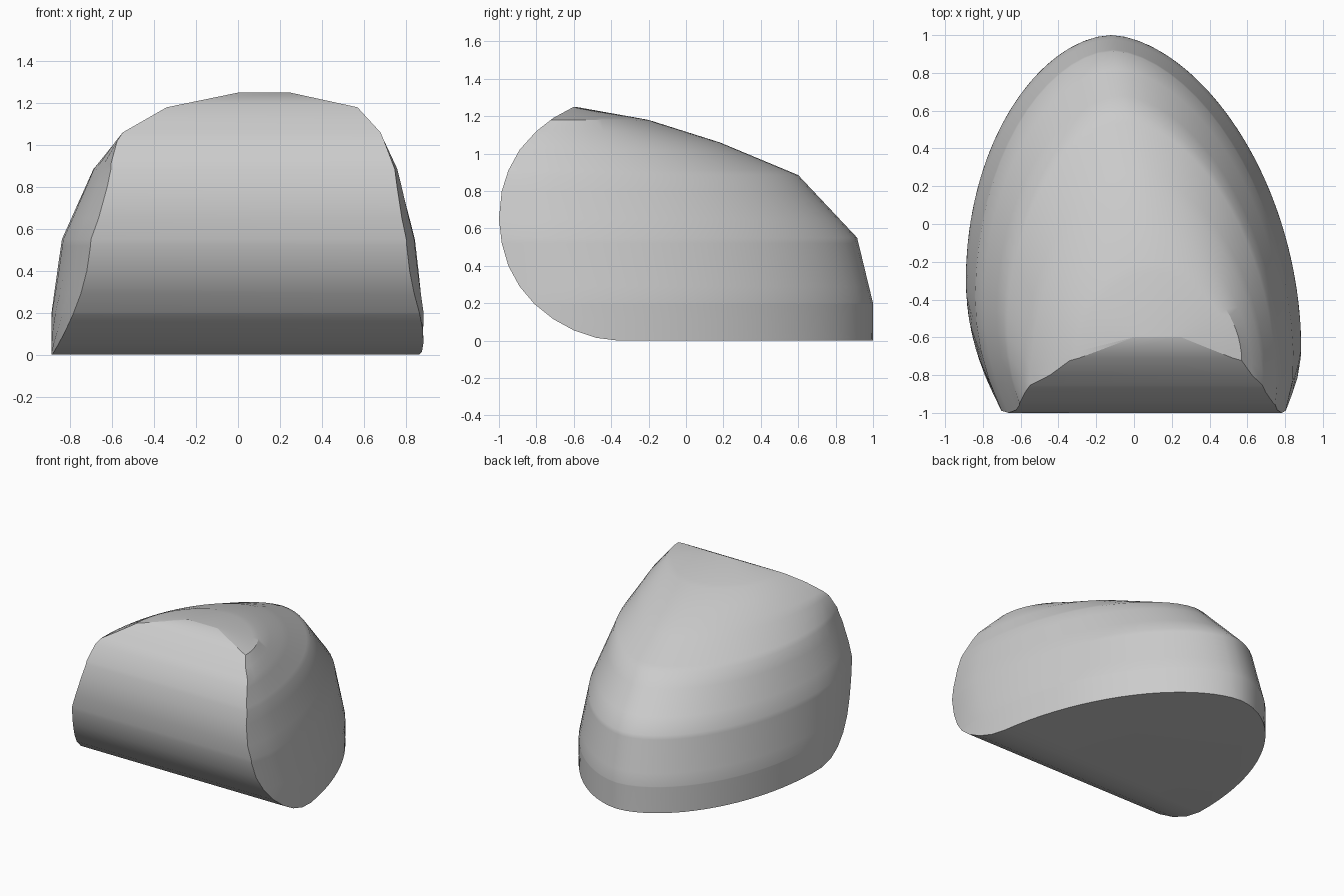
import bpy, bmesh, math

cube = bpy.data.objects.get("Cube")
if cube:
    bpy.data.objects.remove(cube, do_unlink=True)

# Level sections: z, back y, left-hand x, right-hand x, tip x, widest y on each side
SECTIONS = [
    (0.00, 1.00, -0.89, 0.885, -0.12, -0.30, -0.65),
    (0.20, 1.00, -0.89, 0.885, -0.12, -0.30, -0.65),
    (0.55, 0.915, -0.84, 0.845, -0.11, -0.40, -0.75),
    (0.885, 0.60, -0.69, 0.76, -0.05, -0.50, -0.83),
    (1.06, 0.18, -0.55, 0.68, 0.03, -0.85, -0.85),
    (1.18, -0.20, -0.34, 0.57, 0.10, -0.72, -0.72),
    (1.25, -0.59, 0.00, 0.25, 0.125, -0.60, -0.60),
]
# Rounded front profile: z, y
FRONT = [(0, -0.36), (0.015, -0.48), (0.055, -0.60), (0.115, -0.71),
         (0.195, -0.81), (0.29, -0.89), (0.40, -0.95), (0.52, -0.985),
         (0.65, -1.0), (0.80, -0.985), (0.91, -0.95), (1.02, -0.89),
         (1.12, -0.80), (1.19, -0.71), (1.25, -0.60)]
STEPS = 20


def lookup(table, z):
    """Linear interpolation of table rows by their first value."""
    for a, b in zip(table, table[1:]):
        if z <= b[0]:
            t = (z - a[0]) / (b[0] - a[0])
            return [p + (q - p) * t for p, q in zip(a[1:], b[1:])]
    return list(table[-1][1:])


def half_outline(back, front, tip, side, widest, p, q, narrowing):
    """Points from the back tip round to the front edge on one side."""
    points = []
    for i in range(STEPS + 1):
        y = back - (back - front) * (i / STEPS) ** 1.7
        u = min(1.0, (back - y) / (back - widest))
        reach = abs(side - tip) * (1 - (1 - u) ** p) ** q
        reach -= narrowing * max(0.0, widest - y) ** 2
        points.append((tip + math.copysign(reach, side - tip), y))
    return points


def ring(z):
    back, left, right, tip, wide_l, wide_r = lookup(SECTIONS, z)
    front = lookup(FRONT, z)[0]
    a = half_outline(back, front, tip, left, wide_l, 2.0, 0.55, 0.40)
    b = half_outline(back, front, tip, right, wide_r, 1.9, 0.58, 0.74)
    return b[::-1] + a[1:]


# Stack the sections into one closed shell
bm = bmesh.new()
levels = sorted({row[0] for row in SECTIONS + FRONT})
rings = [[bm.verts.new((x, y, z)) for x, y in ring(z)] for z in levels]
for low, high in zip(rings, rings[1:]):
    n = len(low)
    for i in range(n):
        j = (i + 1) % n
        bm.faces.new((low[i], low[j], high[j], high[i]))
bm.faces.new(rings[0])
bm.faces.new(rings[-1])
bmesh.ops.recalc_face_normals(bm, faces=bm.faces)

mesh = bpy.data.meshes.new("rounded_shell")
bm.to_mesh(mesh)
bm.free()
shell = bpy.data.objects.new("rounded_shell", mesh)
bpy.context.collection.objects.link(shell)

# Plain grey material
grey = bpy.data.materials.new("plain grey")
grey.use_nodes = True
colour = (0.6, 0.6, 0.6, 1.0)
grey.diffuse_color = colour
grey.node_tree.nodes["Principled BSDF"].inputs["Base Color"].default_value = colour
mesh.materials.append(grey)

# Smooth skin with crisp front and base edges
bpy.ops.object.select_all(action='DESELECT')
shell.select_set(True)
bpy.context.view_layer.objects.active = shell
bpy.ops.object.shade_smooth_by_angle(angle=math.radians(30))
